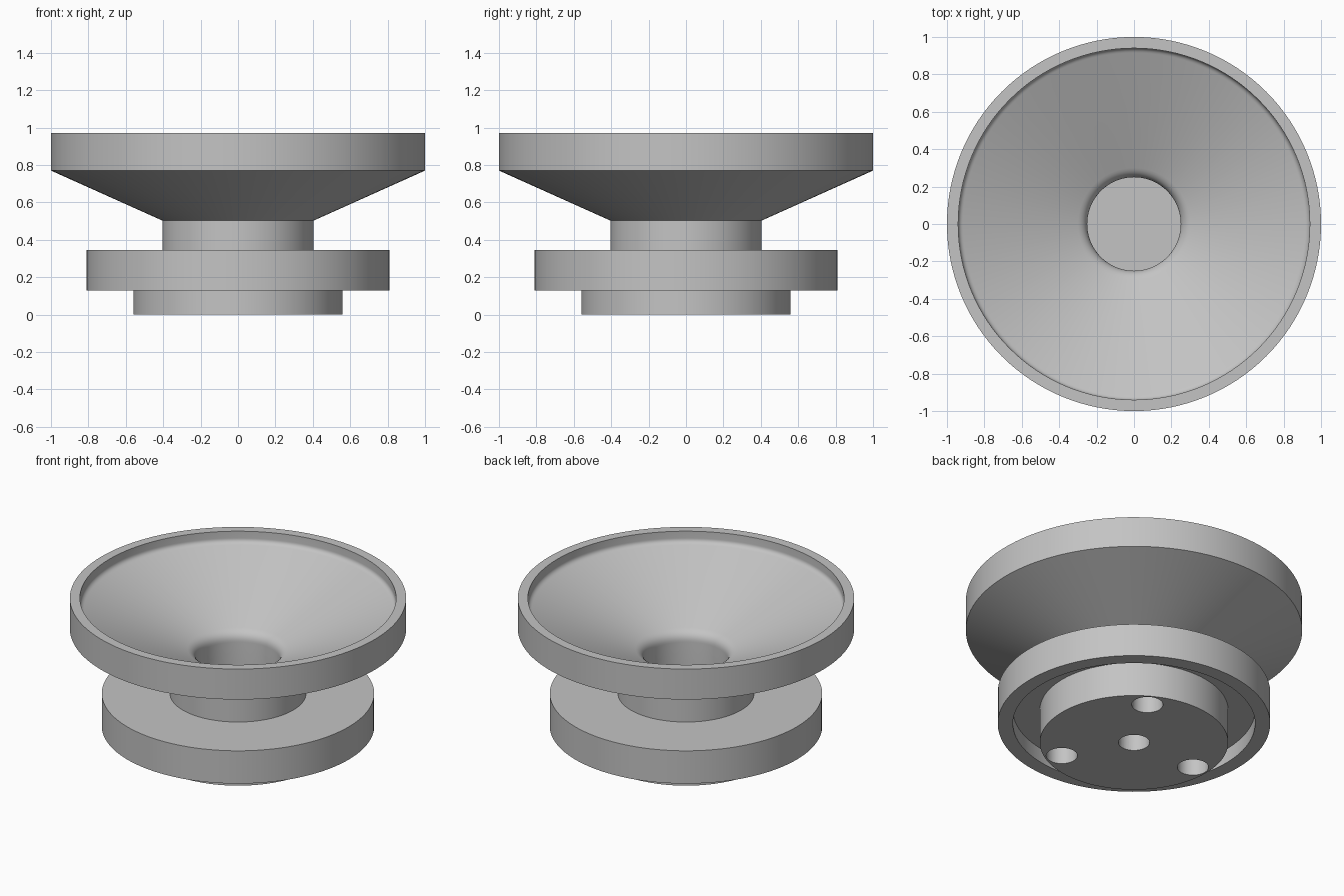
import bpy, bmesh
from math import radians, cos, sin, tau
from mathutils import Vector

SEGMENTS = 128
if "Cube" in bpy.data.objects:
    bpy.data.objects.remove(bpy.data.objects["Cube"])

# Plain grey material
grey = bpy.data.materials.new("plain grey")
grey.use_nodes = True
colour = (0.55, 0.55, 0.55, 1)
grey.diffuse_color = colour
grey.node_tree.nodes["Principled BSDF"].inputs["Base Color"].default_value = colour


def fillet(start, corner, end, steps=8):
    """Rounded profile corner as a quadratic curve."""
    a, b, c = Vector(start), Vector(corner), Vector(end)
    points = []
    for i in range(steps + 1):
        t = i / steps
        points.append(tuple(a * (1 - t) ** 2 + b * 2 * t * (1 - t) + c * t * t))
    return points


def lathe(name, profile, segments=SEGMENTS, centre=(0, 0)):
    """Revolve (radius, height) points into a closed solid."""
    bm = bmesh.new()
    verts = [bm.verts.new((r, 0, z)) for r, z in profile]
    edges = [bm.edges.new(pair) for pair in zip(verts, verts[1:])]
    bmesh.ops.spin(bm, geom=verts + edges, cent=(0, 0, 0), axis=(0, 0, 1),
                   angle=tau, steps=segments, use_duplicate=False)
    bmesh.ops.remove_doubles(bm, verts=bm.verts, dist=1e-5)
    bmesh.ops.recalc_face_normals(bm, faces=bm.faces)
    mesh = bpy.data.meshes.new(name)
    bm.to_mesh(mesh)
    bm.free()
    mesh.materials.append(grey)
    obj = bpy.data.objects.new(name, mesh)
    obj.location = (*centre, 0)
    bpy.context.collection.objects.link(obj)
    return obj


# Outer profile: boss, recess under the flange, flange, neck, cone and rim
outside = [(0, 0), (0.56, 0), (0.56, 0.224), (0.72, 0.224), (0.72, 0.13),
           (0.81, 0.13), (0.81, 0.345), (0.405, 0.345), (0.405, 0.503),
           (1, 0.77), (1, 0.97), (0.94, 0.97)]
# Inner profile: rim wall, dish slope, rounded throat and blind bore
inside = (fillet((0.94, 0.925), (0.94, 0.902), (0.915, 0.892))
          + fillet((0.3, 0.637), (0.25, 0.616), (0.25, 0.565))
          + [(0.25, 0.345), (0, 0.345)])
body = lathe("funnel_body", outside + inside)

# Blind screw holes in the underside: one central, three around it
centres = [(0, 0)] + [(0.457 * cos(radians(a)), 0.457 * sin(radians(a)))
                      for a in (60, 180, 300)]
for centre in centres:
    cutter = lathe("hole_cutter", [(0, -0.1), (0.093, -0.1), (0.093, 0.2), (0, 0.2)],
                   48, centre)
    cutter.hide_render = True
    cut = body.modifiers.new("screw_hole", 'BOOLEAN')
    cut.operation = 'DIFFERENCE'
    cut.solver = 'EXACT'
    cut.object = cutter
    bpy.context.view_layer.objects.active = body
    bpy.ops.object.modifier_apply(modifier=cut.name)
    bpy.data.objects.remove(cutter)

# Smooth round walls with crisp edges
bpy.ops.object.select_all(action='DESELECT')
body.select_set(True)
bpy.context.view_layer.objects.active = body
bpy.ops.object.shade_smooth_by_angle(angle=radians(30))
